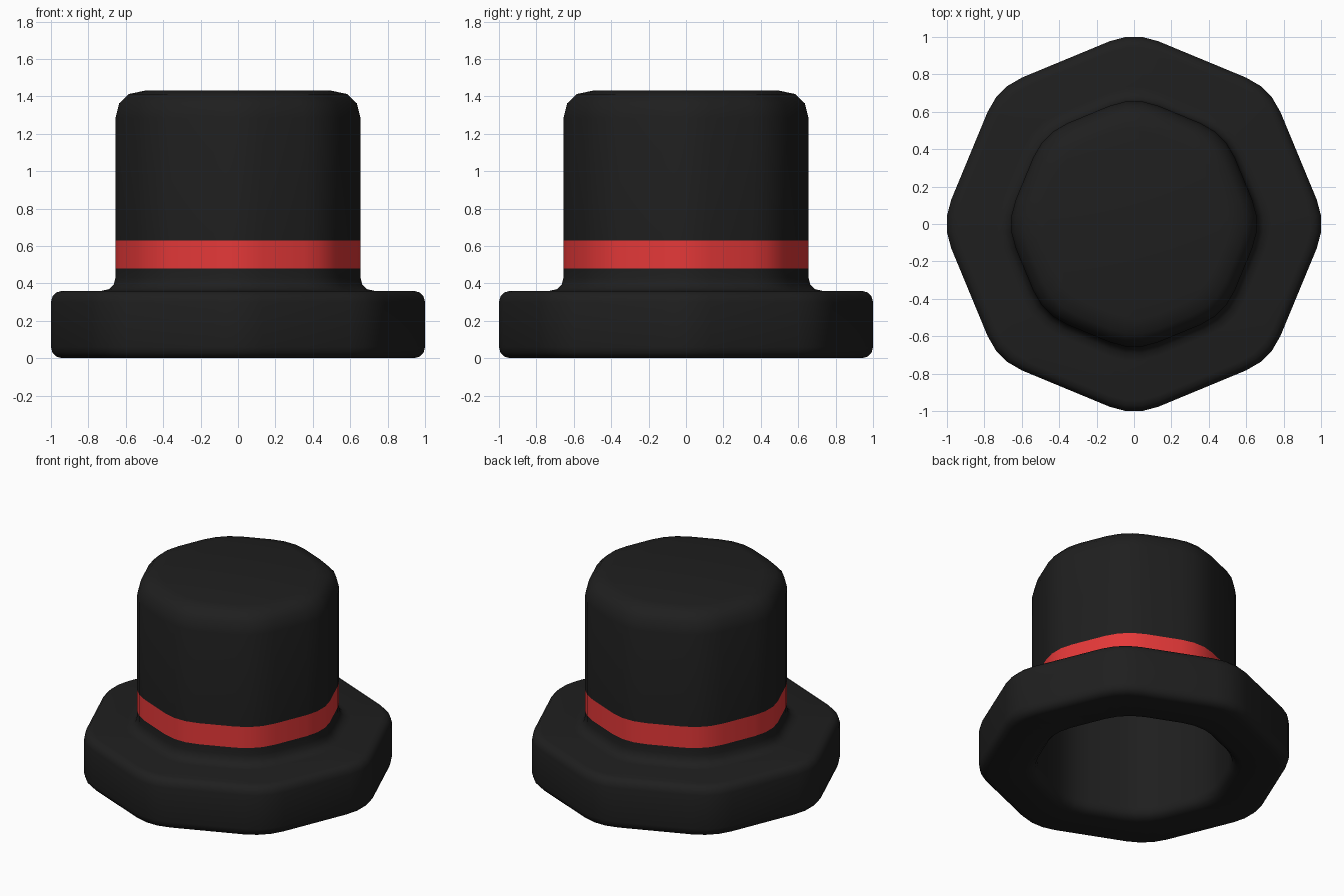
import bpy, bmesh
from math import sin, cos, radians

if "Cube" in bpy.data.objects:
    bpy.data.objects.remove(bpy.data.objects["Cube"])

CORNER = 0.34                       # radius of the rounded octagon corners
STEPS = (-22.5, -7.5, 7.5, 22.5)    # arc points at each corner


def material(name, color):
    m = bpy.data.materials.new(name)
    m.diffuse_color = color
    m.use_nodes = True
    m.node_tree.nodes["Principled BSDF"].inputs["Base Color"].default_value = m.diffuse_color
    return m


def ring(bm, r, z):
    """Octagon with rounded corners, reaching r along the axes."""
    c = r - CORNER * cos(radians(7.5))
    verts = []
    for k in range(8):
        a = radians(45 * k)
        for s in STEPS:
            b = a + radians(s)
            verts.append(bm.verts.new((c * cos(a) + CORNER * cos(b),
                                       c * sin(a) + CORNER * sin(b), z)))
    return verts


# Profile (radius, height): outer crown top, down, round the brim, up the inside
crown = [(0.50, 1.43), (0.585, 1.412), (0.635, 1.363), (0.655, 1.285)]
band = [(0.655, 0.63), (0.655, 0.48)]
brim = [(0.655, 0.43), (0.664, 0.395), (0.69, 0.369), (0.73, 0.36),
        (0.94, 0.36), (0.97, 0.352), (0.992, 0.33), (1.0, 0.30),
        (1.0, 0.06), (0.992, 0.03), (0.97, 0.008), (0.94, 0.0)]
inside = [(0.70, 0.0), (0.66, 0.009), (0.634, 0.035), (0.625, 0.07),
          (0.625, 1.28), (0.605, 1.345), (0.56, 1.385), (0.49, 1.40)]
profile = crown + band + brim + inside

bm = bmesh.new()
rings = [ring(bm, r, z) for r, z in profile]
for i, (up, low) in enumerate(zip(rings, rings[1:])):
    for j in range(len(up)):
        k = (j + 1) % len(up)
        f = bm.faces.new((up[j], low[j], low[k], up[k]))
        f.material_index = 1 if i == len(crown) else 0   # red band strip
bm.faces.new(rings[0])                   # crown top
bm.faces.new(list(reversed(rings[-1])))  # inner ceiling
bmesh.ops.recalc_face_normals(bm, faces=bm.faces[:])
for f in bm.faces:
    f.smooth = True

mesh = bpy.data.meshes.new("hat")
bm.to_mesh(mesh)
bm.free()
mesh.materials.append(material("black_felt", (0.0135, 0.0135, 0.0135, 1)))
mesh.materials.append(material("red_band", (0.78, 0.04, 0.04, 1)))
bpy.context.collection.objects.link(bpy.data.objects.new("hat", mesh))
